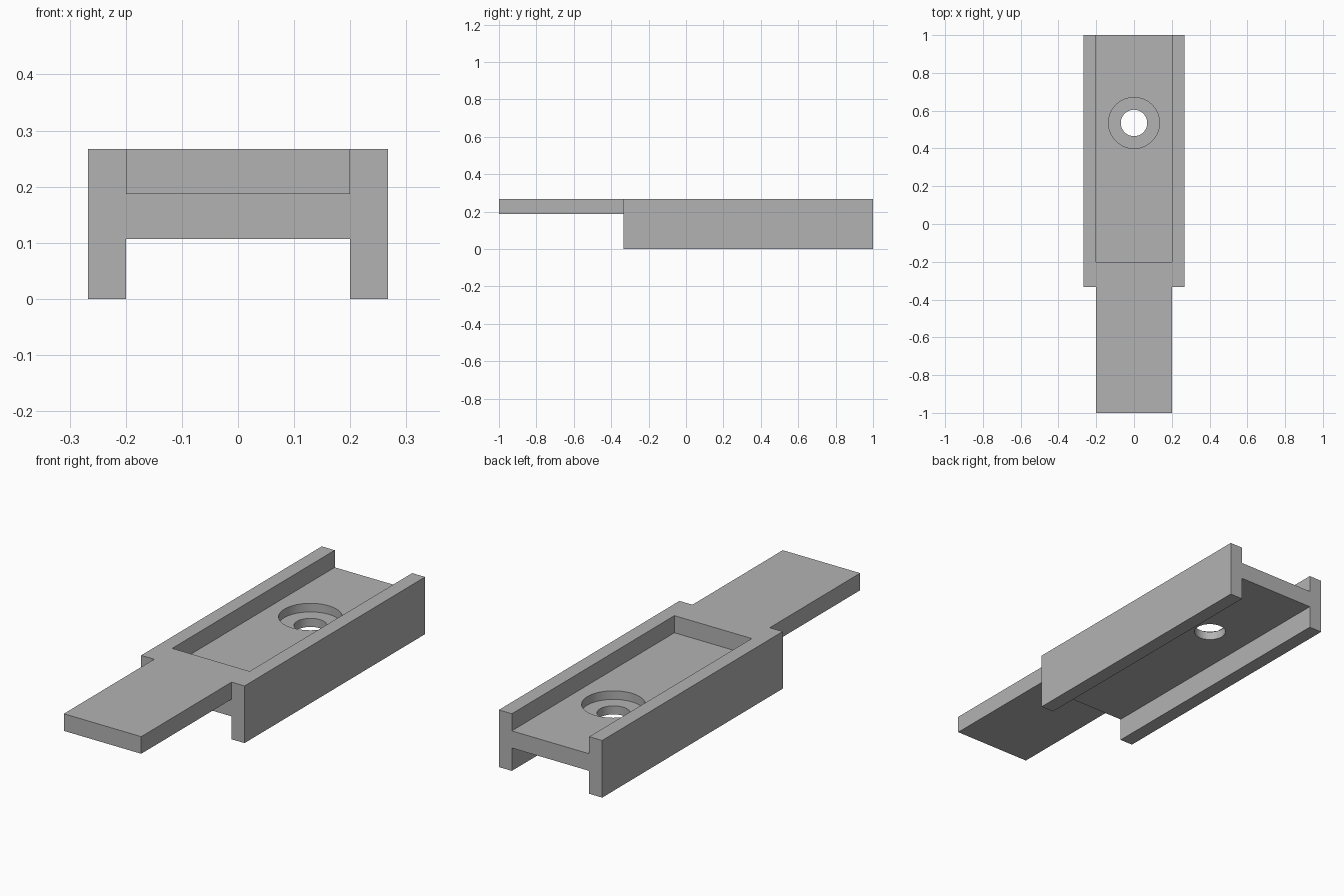
import bpy
import bmesh
from mathutils import Vector

if "Cube" in bpy.data.objects:
    bpy.data.objects.remove(bpy.data.objects["Cube"], do_unlink=True)

LENGTH, HEIGHT = 2.0, 0.267
INNER, OUTER = 0.2, 0.267            # half widths of the core and the whole body
BODY_FRONT, POCKET_FRONT = -0.333, -0.2
WEB_LOW, WEB_HIGH = 0.107, 0.187
HOLE_Y, HOLE_R, BORE_R, BORE_Z = 0.535, 0.07, 0.135, 0.147

grey = bpy.data.materials.new("plain grey")
grey.use_nodes = True
colour = (0.45, 0.45, 0.45, 1)
grey.diffuse_color = colour
grey.node_tree.nodes["Principled BSDF"].inputs["Base Color"].default_value = colour


def extrude_profile(name, points, x0, x1):
    """Extrude a side profile of (y, z) points from x0 to x1."""
    bm = bmesh.new()
    face = bm.faces.new([bm.verts.new((x0, y, z)) for y, z in points])
    result = bmesh.ops.extrude_face_region(bm, geom=[face])
    verts = [v for v in result["geom"] if isinstance(v, bmesh.types.BMVert)]
    bmesh.ops.translate(bm, verts=verts, vec=Vector((x1 - x0, 0, 0)))
    bmesh.ops.recalc_face_normals(bm, faces=bm.faces)
    mesh = bpy.data.meshes.new(name)
    bm.to_mesh(mesh)
    bm.free()
    mesh.materials.append(grey)
    obj = bpy.data.objects.new(name, mesh)
    bpy.context.collection.objects.link(obj)
    return obj


def cylinder(name, radius, z0, z1):
    bpy.ops.mesh.primitive_cylinder_add(vertices=64, radius=radius, depth=z1 - z0,
                                        location=(0, HOLE_Y, (z0 + z1) / 2))
    obj = bpy.context.object
    obj.name = name
    obj.hide_render = True
    obj.data.materials.append(grey)
    return obj


def combine(target, tool, operation):
    """Apply a boolean and remove the tool object."""
    mod = target.modifiers.new(operation.lower(), "BOOLEAN")
    mod.operation, mod.solver, mod.object = operation, "EXACT", tool
    bpy.context.view_layer.objects.active = target
    bpy.ops.object.modifier_apply(modifier=mod.name)
    bpy.data.objects.remove(tool, do_unlink=True)


# Core: tongue, solid bridge and recessed web in one side profile
back, front = LENGTH / 2, -LENGTH / 2
body = extrude_profile("slide_body", [
    (front, WEB_HIGH), (BODY_FRONT, WEB_HIGH), (BODY_FRONT, WEB_LOW), (back, WEB_LOW),
    (back, WEB_HIGH), (POCKET_FRONT, WEB_HIGH), (POCKET_FRONT, HEIGHT), (front, HEIGHT)],
    -INNER, INNER)

# Side rails
rail_profile = [(BODY_FRONT, 0), (back, 0), (back, HEIGHT), (BODY_FRONT, HEIGHT)]
for side, name in ((1, "left_rail"), (-1, "right_rail")):
    rail = extrude_profile(name, rail_profile, side * INNER, side * OUTER)
    combine(body, rail, "UNION")

# Counterbored screw hole
combine(body, cylinder("counterbore_cutter", BORE_R, BORE_Z, HEIGHT), "DIFFERENCE")
combine(body, cylinder("hole_cutter", HOLE_R, 0, HEIGHT), "DIFFERENCE")

bpy.ops.object.select_all(action="DESELECT")
body.select_set(True)
bpy.context.view_layer.objects.active = body
bpy.ops.object.shade_smooth_by_angle()
